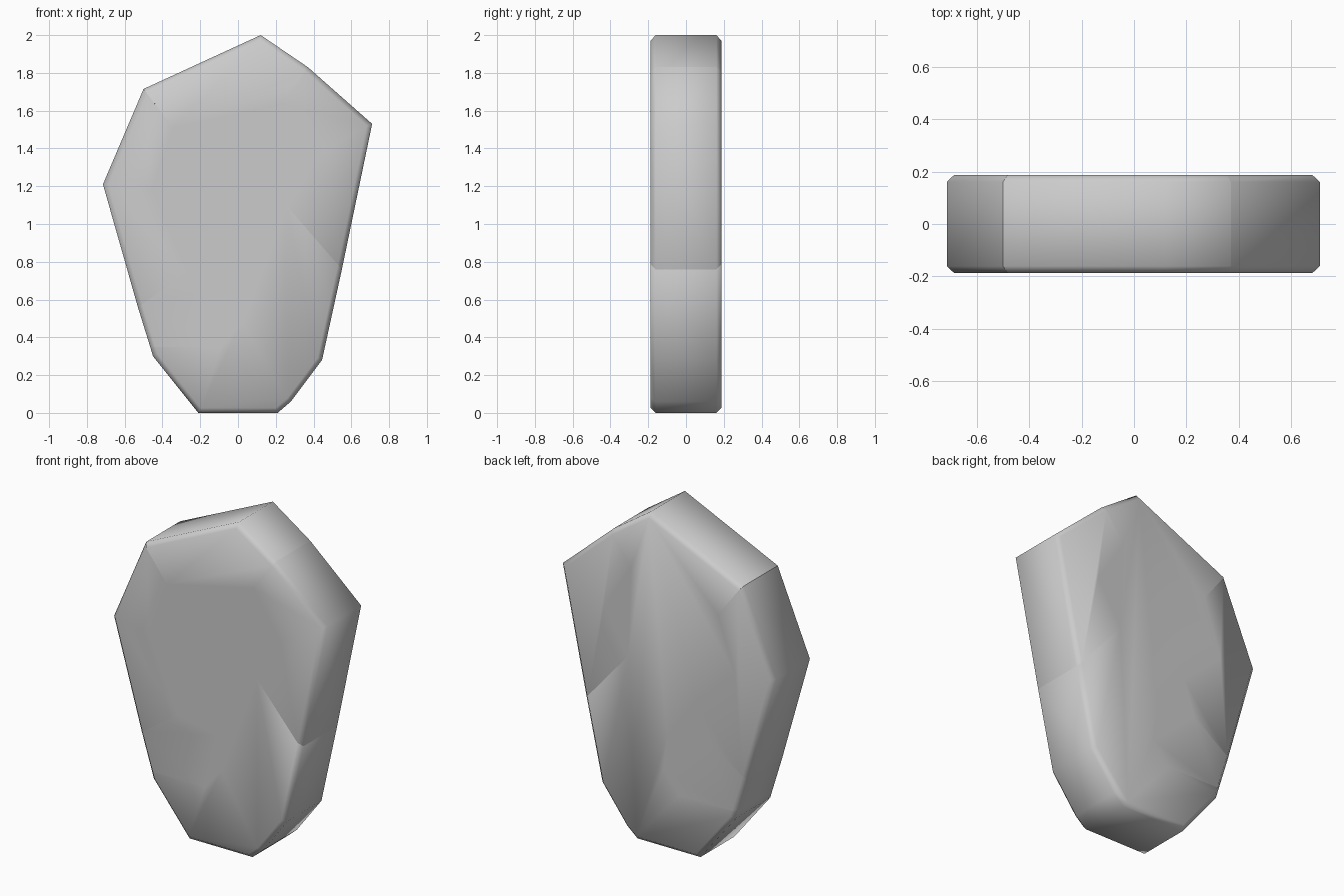
import bpy, bmesh, math

if "Cube" in bpy.data.objects:
    bpy.data.objects.remove(bpy.data.objects["Cube"])

HALF = 0.187      # half thickness of the slab
BEVEL = 0.026     # chamfer on the outer rim only

# Outer silhouette runs (x, z), clockwise seen from the front
top_run = [(-0.50, 1.715), (0.12, 2.0), (0.37, 1.83)]
right_run = [(0.37, 1.83), (0.71, 1.53), (0.55, 0.76)]
bottom_run = [(0.55, 0.76), (0.445, 0.28), (0.28, 0.06), (0.21, 0.0),
              (-0.21, 0.0), (-0.45, 0.30), (-0.465, 0.35)]
chip_run = [(-0.465, 0.35), (-0.53, 0.56)]
left_run = [(-0.53, 0.56), (-0.715, 1.21), (-0.50, 1.715)]

# Zigzag cracks between the runs
right_crack = [(0.235, 1.64), (0.415, 1.36), (0.255, 1.10)]   # downwards
left_crack = [(-0.345, 1.51), (-0.46, 1.18), (-0.20, 0.95)]   # downwards
chip_peak = [(-0.27, 0.74)]
chip_crack = [(-0.09, 0.35), (0.02, 0.48), (-0.005, 0.685)]   # upwards


def stone(name, *chains):
    """Extrude a closed outline; chains are (points, is_outer_rim)."""
    pts, rim = [], []
    for points, outer in chains:
        for i, p in enumerate(points):
            if not pts or pts[-1] != p:
                pts.append(p)
                rim.append(False)
            if outer and i < len(points) - 1:
                rim[-1] = True
    if pts[0] == pts[-1]:
        pts.pop()
        rim.pop()
    bm = bmesh.new()
    front = [bm.verts.new((x, -HALF, z)) for x, z in pts]
    back = [bm.verts.new((x, HALF, z)) for x, z in pts]
    bm.faces.new(front)
    bm.faces.new(back[::-1])
    n = len(pts)
    for i in range(n):
        j = (i + 1) % n
        bm.faces.new((front[i], back[i], back[j], front[j]))
    bmesh.ops.recalc_face_normals(bm, faces=bm.faces)
    edges = [bm.edges.get((ring[i], ring[(i + 1) % n]))
             for ring in (front, back) for i in range(n) if rim[i]]
    bmesh.ops.bevel(bm, geom=edges, offset=BEVEL, segments=1,
                    affect='EDGES', profile=0.5)
    mesh = bpy.data.meshes.new(name)
    bm.to_mesh(mesh)
    bm.free()
    ob = bpy.data.objects.new(name, mesh)
    bpy.context.collection.objects.link(ob)
    bpy.ops.object.select_all(action='DESELECT')
    ob.select_set(True)
    bpy.context.view_layer.objects.active = ob
    bpy.ops.object.shade_smooth_by_angle(angle=math.radians(65))
    return ob


# Main slab
stone("main_stone", (top_run, True), (right_crack, False), (bottom_run, True),
      (chip_crack, False), (chip_peak, False), (left_crack[::-1], False))

# Broken side pieces
stone("right_fragment", (right_run, True), (right_crack[::-1], False))
stone("left_fragment", (left_run, True), (left_crack, False), (chip_peak, False))

# Small broken chip
stone("small_chip", (chip_run, True), (chip_peak, False),
      (chip_crack[::-1], False))
